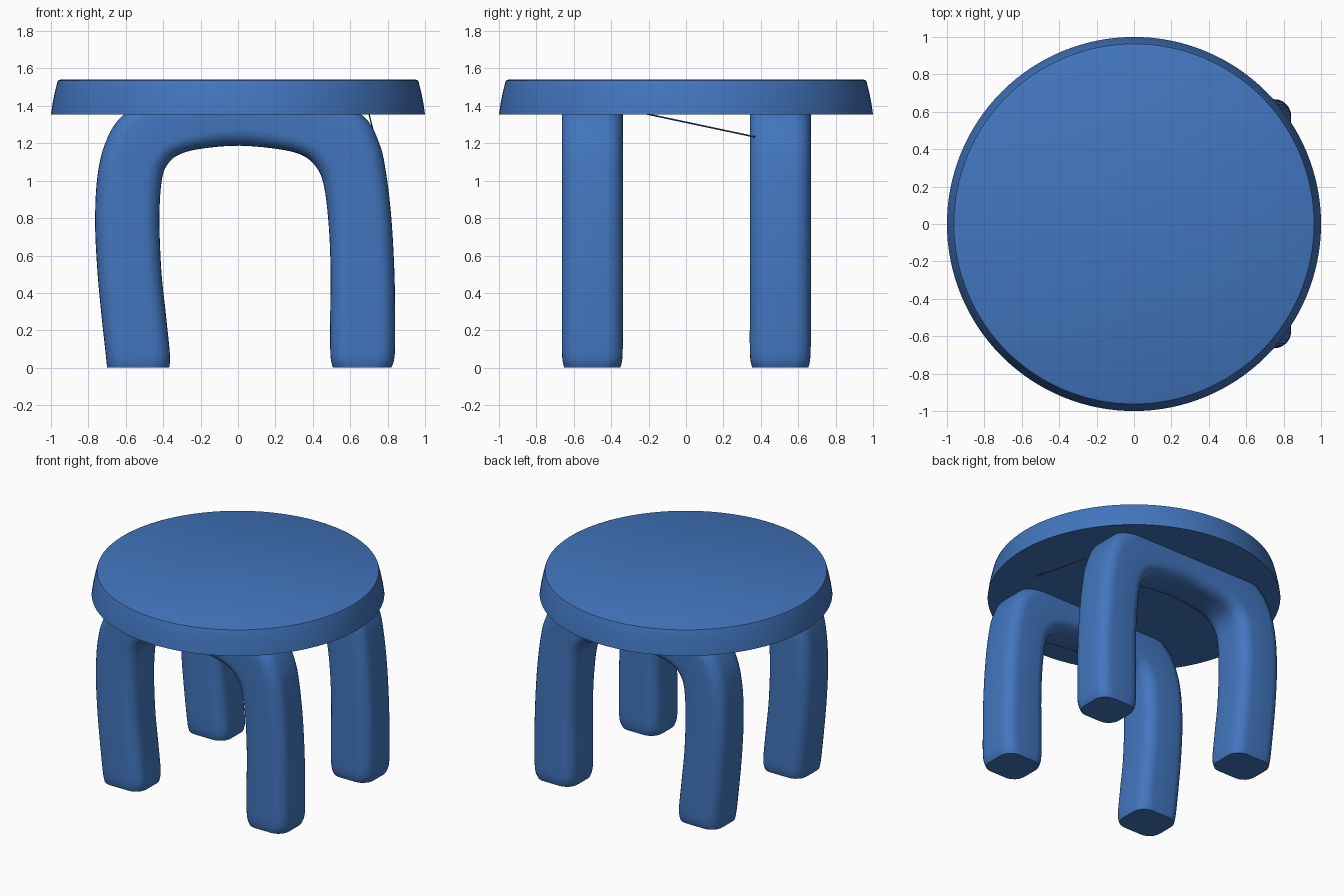
import bpy, bmesh, math
from mathutils import Vector

if "Cube" in bpy.data.objects:
    bpy.data.objects.remove(bpy.data.objects["Cube"])

blue = bpy.data.materials.new("blue")
blue.diffuse_color = (0.055, 0.18, 0.52, 1)
blue.use_nodes = True
blue.node_tree.nodes["Principled BSDF"].inputs["Base Color"].default_value = blue.diffuse_color


def finish(name, bm, angle=35):
    bmesh.ops.recalc_face_normals(bm, faces=bm.faces[:])
    me = bpy.data.meshes.new(name)
    bm.to_mesh(me)
    bm.free()
    ob = bpy.data.objects.new(name, me)
    bpy.context.collection.objects.link(ob)
    me.materials.append(blue)
    bpy.ops.object.select_all(action='DESELECT')
    bpy.context.view_layer.objects.active = ob
    ob.select_set(True)
    bpy.ops.object.shade_smooth_by_angle(angle=math.radians(angle))
    return ob


def loft(rings):
    """Skin a list of closed rings and cap both ends."""
    bm = bmesh.new()
    vs = [[bm.verts.new(p) for p in r] for r in rings]
    n = len(vs[0])
    for a, b in zip(vs, vs[1:]):
        for i in range(n):
            bm.faces.new((a[i], a[(i + 1) % n], b[(i + 1) % n], b[i]))
    bm.faces.new(vs[0])
    bm.faces.new(vs[-1])
    return bm


# Round seat: gently tapering disc
profile = [(1.0, 1.355), (0.992, 1.41), (0.98, 1.47), (0.968, 1.52),
           (0.963, 1.535), (0.952, 1.54)]
N = 128
finish("seat", loft([[(r * math.cos(2 * math.pi * i / N), r * math.sin(2 * math.pi * i / N), z)
                      for i in range(N)] for r, z in profile]))

# Leg arch stations: outer x, outer z, inner x, inner z, half depth
S = [(-.70, 0, -.368, 0, .150), (-.707, .07, -.364, .07, .162),
     (-.73, .28, -.385, .28, .163), (-.752, .52, -.41, .52, .163),
     (-.764, .78, -.42, .80, .163), (-.752, 1.02, -.408, 1.0, .163),
     (-.71, 1.20, -.375, 1.09, .163), (-.62, 1.345, -.31, 1.142, .163),
     (-.42, 1.46, -.19, 1.172, .163), (0, 1.50, .01, 1.187, .163),
     (.45, 1.46, .22, 1.168, .163), (.67, 1.345, .345, 1.135, .163),
     (.755, 1.20, .42, 1.07, .163), (.792, 1.04, .46, .97, .163),
     (.82, .80, .485, .76, .163), (.836, .52, .495, .52, .163),
     (.84, .28, .493, .28, .163), (.838, .07, .494, .07, .162),
     (.82, 0, .508, 0, .150)]


def smooth(points, steps=5):
    """Catmull-Rom interpolation of the stations."""
    out = []
    for i in range(len(points) - 1):
        p0, p1 = points[max(i - 1, 0)], points[i]
        p2, p3 = points[i + 1], points[min(i + 2, len(points) - 1)]
        for k in range(steps):
            t = k / steps
            out.append([0.5 * (2 * b + (c - a) * t + (2 * a - 5 * b + 4 * c - d) * t * t
                               + (3 * b - a - 3 * c + d) * t ** 3)
                        for a, b, c, d in zip(p0, p1, p2, p3)])
    return out + [list(points[-1])]


def section(s, yc, r=0.09, n=6):
    """Rounded rectangle between the outer and inner point."""
    o, i = Vector((s[0], 0, s[1])), Vector((s[2], 0, s[3]))
    mid, d = (o + i) / 2, (o - i)
    hw, hd = d.length / 2, s[4]
    d.normalize()
    ring = []
    for q, (sx, sy) in enumerate([(1, 1), (-1, 1), (-1, -1), (1, -1)]):
        for k in range(n + 1):
            a = math.pi / 2 * (q + k / n)
            u = sx * (hw - r) + r * math.cos(a)
            v = sy * (hd - r) + r * math.sin(a)
            ring.append(mid + d * u + Vector((0, yc + v, 0)))
    return ring


# Front and back leg arches
stations = smooth(S)
for st in stations:
    st[1], st[3] = max(st[1], 0), max(st[3], 0)
for name, y in (("front_leg_arch", -0.501), ("back_leg_arch", 0.504)):
    finish(name, loft([section(s, y) for s in stations]))

# Thin sliver running from the seat underside to the back arch
a, b = Vector((.70, -.21, 1.357)), Vector((.73, .37, 1.234))
finish("thin_brace", loft([[p + Vector((.004 * math.cos(t), 0, .005 * math.sin(t)))
                            for t in (0, 2.09, 4.19)] for p in (a, b)]))
